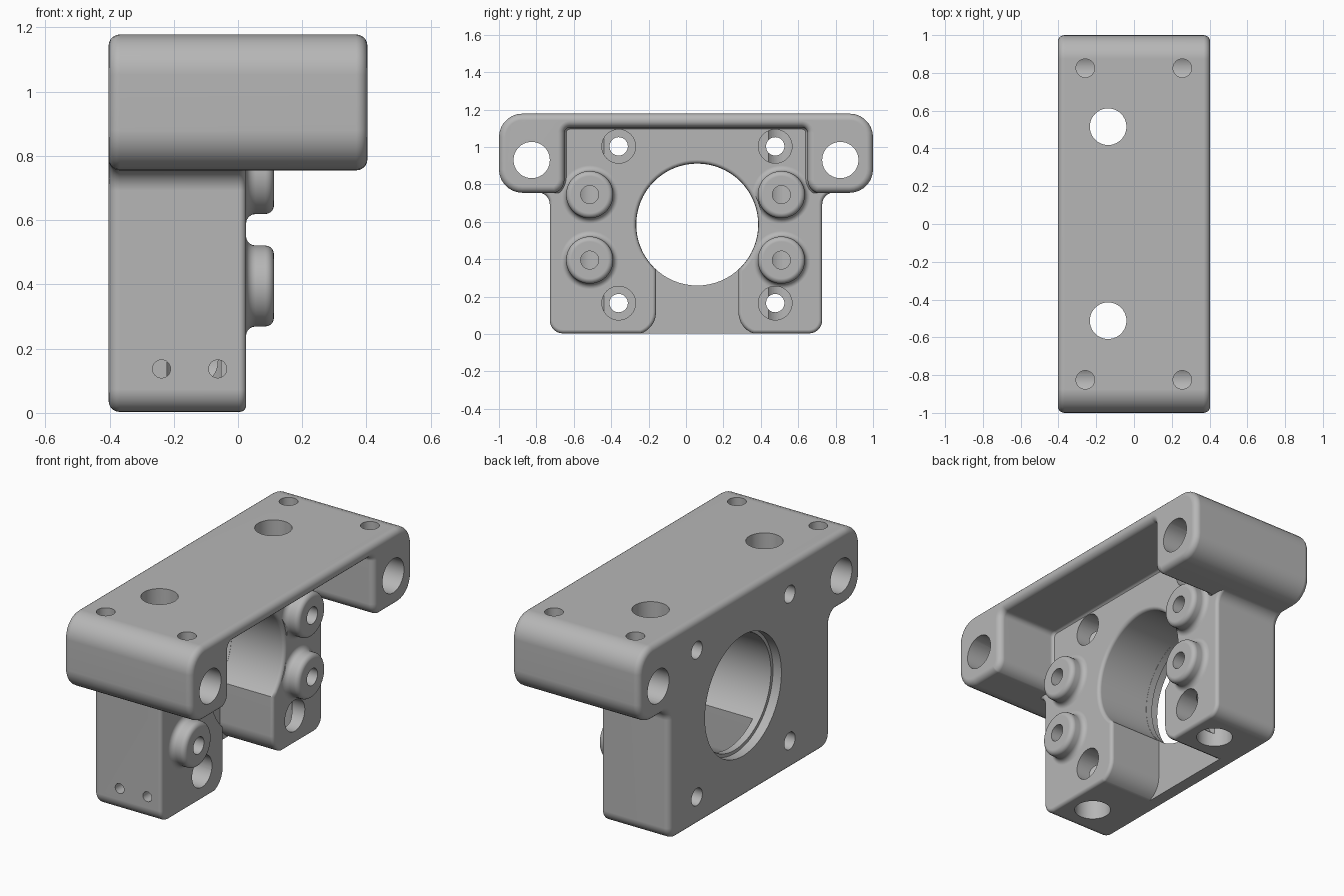
import bpy, bmesh, math
from mathutils import Vector

if "Cube" in bpy.data.objects:
    bpy.data.objects.remove(bpy.data.objects["Cube"])

grey = bpy.data.materials.new("light grey")
grey.diffuse_color = (0.47, 0.47, 0.47, 1)
grey.use_nodes = True
grey.node_tree.nodes["Principled BSDF"].inputs["Base Color"].default_value = grey.diffuse_color


def circle(u, v, r, n=40, a0=0.0, a1=None):
    """Full circle, or an open arc from a0 to a1."""
    if a1 is None:
        return [(u + r * math.cos(math.tau * i / n), v + r * math.sin(math.tau * i / n)) for i in range(n)]
    return [(u + r * math.cos(a0 + (a1 - a0) * i / n), v + r * math.sin(a0 + (a1 - a0) * i / n)) for i in range(n + 1)]


def rounded(corners, n=7):
    """Counter-clockwise outline with a radius at each (u, v, r) corner."""
    out = []
    for i, c in enumerate(corners):
        p = Vector(c[:2])
        r = c[2] if len(c) > 2 else 0
        if not r:
            out.append(tuple(p))
            continue
        a = (Vector(corners[i - 1][:2]) - p).normalized()
        b = (Vector(corners[(i + 1) % len(corners)][:2]) - p).normalized()
        half = a.angle(b) / 2
        centre = p + (a + b).normalized() * r / math.sin(half)
        s, e = p + a * r / math.tan(half) - centre, p + b * r / math.tan(half) - centre
        t0 = math.atan2(s.y, s.x)
        dt = (math.atan2(e.y, e.x) - t0 + math.pi) % math.tau - math.pi
        out += [(centre.x + r * math.cos(t0 + dt * k / n), centre.y + r * math.sin(t0 + dt * k / n)) for k in range(n + 1)]
    return out


def offset(pts, d):
    """Grow a counter-clockwise outline by d with mitred corners."""
    out = []
    for i, p in enumerate(pts):
        p = Vector(p)
        a = (p - Vector(pts[i - 1])).normalized()
        b = (Vector(pts[(i + 1) % len(pts)]) - p).normalized()
        na, nb = Vector((a.y, -a.x)), Vector((b.y, -b.x))
        out.append(p + (na + nb) * d / max(0.3, 1 + na.dot(nb)))
    return out


def arc(t, d, r, a0, a1, n=5):
    """Quarter-round stations (position, offset) around centre (t, d)."""
    return [(t + r * math.cos(math.radians(a0 + (a1 - a0) * k / n)),
             d + r * math.sin(math.radians(a0 + (a1 - a0) * k / n))) for k in range(n + 1)]


def loft(name, pts, stations, axis='X'):
    """Solid through the outline, offset at each station along the axis."""
    place = {'X': lambda u, v, t: (t, u, v), 'Y': lambda u, v, t: (v, t, u), 'Z': lambda u, v, t: (u, v, t)}[axis]
    bm = bmesh.new()
    rings = [[bm.verts.new(place(q[0], q[1], t)) for q in offset(pts, d)] for t, d in stations]
    for lo, hi in zip(rings, rings[1:]):
        for i in range(len(pts)):
            bm.faces.new((lo[i - 1], lo[i], hi[i], hi[i - 1]))
    bm.faces.new(rings[0][::-1])
    bm.faces.new(rings[-1])
    bmesh.ops.recalc_face_normals(bm, faces=bm.faces)
    me = bpy.data.meshes.new(name)
    bm.to_mesh(me)
    bm.free()
    me.materials.append(grey)
    ob = bpy.data.objects.new(name, me)
    bpy.context.collection.objects.link(ob)
    return ob


def combine(target, tool, op):
    """Apply a boolean and discard the tool."""
    m = target.modifiers.new("combine", 'BOOLEAN')
    m.object, m.operation, m.solver = tool, op, 'EXACT'
    bpy.context.view_layer.objects.active = target
    bpy.ops.object.modifier_apply(modifier=m.name)
    bpy.data.objects.remove(tool, do_unlink=True)


def drill(u, v, r, a, b, axis='X'):
    combine(mount, loft("drill", circle(u, v, r), [(a, 0), (b, 0)], axis), 'DIFFERENCE')


def mirrored(right):
    """Close a right-hand outline, listed bottom to top, with its mirror image."""
    return right + [(-c[0],) + tuple(c[1:]) for c in reversed(right)]


# Top slab with rounded rims
R = 0.035
slab = rounded(mirrored([(1, 0.755, 0.125), (1, 1.178, 0.125)]))
mount = loft("bearing_mount", slab, arc(-0.403 + R, -R, R, 180, 90) + arc(0.403 - R, -R, R, 90, 0))

# Pocket between the two ears, open towards the bottom
pocket = rounded(mirrored([(1.3, 0.3), (1.3, 0.751), (0.65, 0.751, 0.075), (0.65, 1.105, 0.03)]))
combine(mount, loft("pocket", pocket, arc(0.045, -0.025, 0.025, 180, 90)
                    + arc(0.403 - R, R, R, -90, 0) + [(0.5, R)]), 'DIFFERENCE')

# Upright body flaring into the ears
body = rounded(mirrored([(0.728, 0.003, 0.07), (0.728, 0.757, 0.065), (0.83, 0.757), (0.83, 0.85),
                         (0.728, 0.87), (0.728, 1.147)]))
combine(mount, loft("body", body, arc(-0.403 + R, -R, R, 180, 90) + arc(0.005, -0.02, 0.02, 90, 0)), 'UNION')

# Round bosses with filleted feet
BOSSES = [(y, z) for y in (-0.515, 0.51) for z in (0.745, 0.395)]
for y, z in BOSSES:
    combine(mount, loft("boss", circle(y, z, 0.126, 48), [(0.0, 0.03)] + arc(0.055, 0.03, 0.03, 180, 270)
                        + arc(0.085, -0.027, 0.027, 90, 0)), 'UNION')

# Keyhole: main bore running into the bottom slot, rim rounded in front
BY, BZ, BR = 0.06, 0.585, 0.327
a = math.acos(0.22 / BR)
lower = [(-0.42, -0.2), (0.54, -0.2), (0.54, -0.004), (BY + 0.22, -0.004, 0.12)]
keyhole = rounded(lower + circle(BY, BZ, BR, 48, -a, math.pi + a) + [(BY - 0.22, -0.004, 0.12), (-0.42, -0.004)])
combine(mount, loft("keyhole", keyhole, [(-0.31, 0)] + arc(0.005, 0.02, 0.02, -90, 0) + [(0.2, 0.02)]), 'DIFFERENCE')

# Bore through the back wall, with a shallow recess behind
combine(mount, loft("bore", circle(BY, BZ, BR - 0.001, 64), [(-0.5, 0), (-0.25, 0)]), 'DIFFERENCE')
combine(mount, loft("recess", circle(BY, BZ, 0.345, 64), [(-0.5, 0), (-0.35, 0)]), 'DIFFERENCE')

# Vertical rod holes, ear rod holes, slab screw holes
for y in (-0.512, 0.515):
    drill(-0.137, y, 0.097, -0.2, 1.4, 'Z')
for y in (-0.825, 0.825):
    drill(y, 0.93, 0.097, -0.6, 0.6)
    for x in (-0.258, 0.256):
        drill(x, y, 0.049, 0.95, 1.4, 'Z')

# Counterbored screw holes through the body
for y in (-0.36, 0.477):
    for z in (0.165, 1.003):
        drill(y, z, 0.049, -0.6, 0.1)
        drill(y, z, 0.09, -0.2, 0.06)

# Boss screw holes reaching the vertical rod holes
for y, z in BOSSES:
    drill(y, z, 0.048, -0.1, 0.2)

# Two small set-screw holes low on the front
for x in (-0.238, -0.063):
    drill(0.137, x, 0.028, -0.9, -0.56, 'Y')

# Smooth rounded rims, crisp hole edges
bpy.ops.object.select_all(action='DESELECT')
mount.select_set(True)
bpy.context.view_layer.objects.active = mount
bpy.ops.object.shade_smooth_by_angle(angle=math.radians(32))
w = mount.modifiers.new("even_shading", 'WEIGHTED_NORMAL')
w.keep_sharp = True
